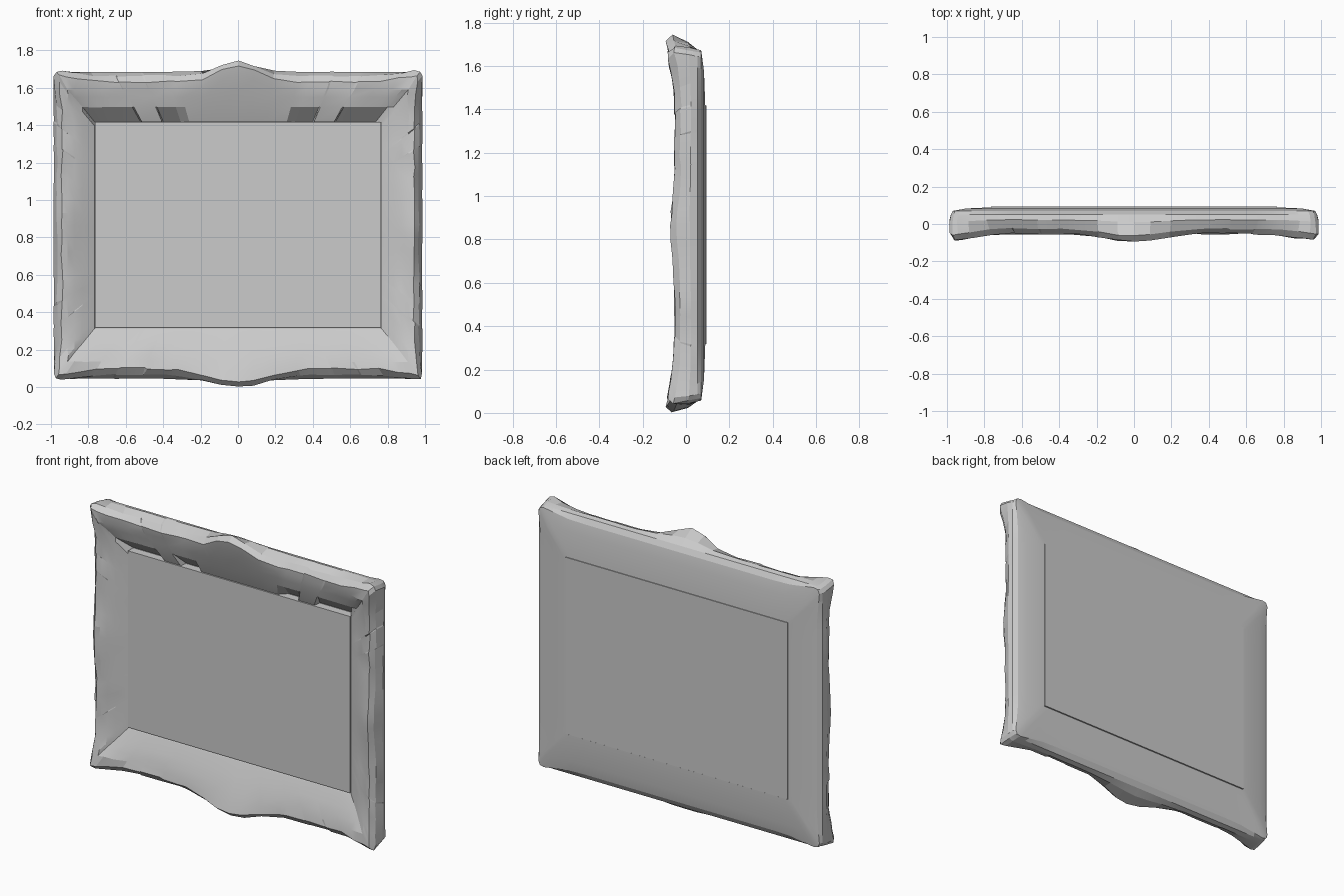
import bpy, bmesh, math, random

random.seed(4)
cube = bpy.data.objects.get("Cube")
if cube:
    bpy.data.objects.remove(cube)

grey = bpy.data.materials.new("plain_grey")
grey.use_nodes = True
grey.diffuse_color = (0.6, 0.6, 0.6, 1)
grey.node_tree.nodes["Principled BSDF"].inputs["Base Color"].default_value = (0.6, 0.6, 0.6, 1)


def finish(name, bm):
    bmesh.ops.recalc_face_normals(bm, faces=bm.faces)
    mesh = bpy.data.meshes.new(name)
    bm.to_mesh(mesh)
    bm.free()
    mesh.materials.append(grey)
    obj = bpy.data.objects.new(name, mesh)
    bpy.context.collection.objects.link(obj)
    return obj


def bell(u, width):
    return math.exp(-(u / width) ** 2)


# Moulding section: offset from opening (0) to rim (1), depth, ornament strength
SECTION = [(-0.1, 0.06, 0), (0.02, 0.015, 0), (0.3, -0.018, 0.1), (0.5, -0.035, 0.4),
           (0.66, -0.046, 0.8), (0.8, -0.052, 1), (0.92, -0.025, 0.9), (1.0, 0.022, 0.3),
           (0.97, 0.052, 0), (0.85, 0.07, 0), (0.6, 0.083, 0), (0.0, 0.089, 0)]
POCKET_RING = 1
INNER, OUTER = (0.765, 0.55), (0.985, 0.82)

# Stations along one side, mirrored about its middle
half = [0.09, 0.2, 0.34, 0.4, 0.52, 0.53, 0.67, 0.68, 0.8, 0.9, 0.96]
STATIONS = [-1] + [-u for u in reversed(half)] + [0] + half


def pocket(u):
    """Shallow hollows behind the upper lip, split by small posts."""
    a = abs(u)
    return 1 if a >= 0.68 or 0.39 < a <= 0.52 else 0


def frame_point(side, u, ring):
    a, y, strength = SECTION[ring]
    hx, hz = (i + (o - i) * a for i, o in zip(INNER, OUTER))
    x, z = [(u * hx, hz), (hx, -u * hz), (-u * hx, -hz), (-hx, u * hz)][side]
    corner = max(0, (abs(u) - 0.78) / 0.22)
    middle = bell(u, 0.2)
    # Carved crest at each middle and flared corners
    y -= strength * (0.036 * corner + (0.042, 0.02)[side % 2] * middle)
    if side == 0:
        z += strength * 0.09 * bell(u, 0.15)
        if ring == POCKET_RING:
            y += 0.045 * pocket(u)
    elif side == 2:
        z -= strength * 0.075 * bell(u, 0.22)
    if 0.75 < a < 0.95:
        x += math.copysign(0.02 * corner, x)
        z += math.copysign(0.035 * corner, z)
    if a > 0.8 and abs(u) == 1:
        x *= 0.985
        z *= 0.985
    # Slight hand-carved unevenness on the front
    wobble = 0.005 * strength
    x += random.uniform(-wobble, wobble)
    y += random.uniform(-wobble, wobble)
    z += random.uniform(-wobble, wobble)
    return x, y, z + 0.865


# Carved frame, swept around the four sides
bm = bmesh.new()
loops = [[bm.verts.new(frame_point(side, u, r)) for r in range(len(SECTION))]
         for side in range(4) for u in STATIONS]
for i, loop in enumerate(loops):
    after = loops[(i + 1) % len(loops)]
    for r in range(len(SECTION)):
        s = (r + 1) % len(SECTION)
        bm.faces.new((loop[r], loop[s], after[s], after[r]))
frame = finish("carved_frame", bm)
bpy.context.view_layer.objects.active = frame
frame.select_set(True)
bpy.ops.object.shade_smooth_by_angle(angle=math.radians(12))

# Flat picture panel, standing slightly proud of the back
bm = bmesh.new()
bmesh.ops.create_cube(bm, size=1)
for v in bm.verts:
    v.co = (v.co.x * 1.53, 0.052 + v.co.y * 0.084, v.co.z * 1.1 + 0.868)
finish("picture_panel", bm)
